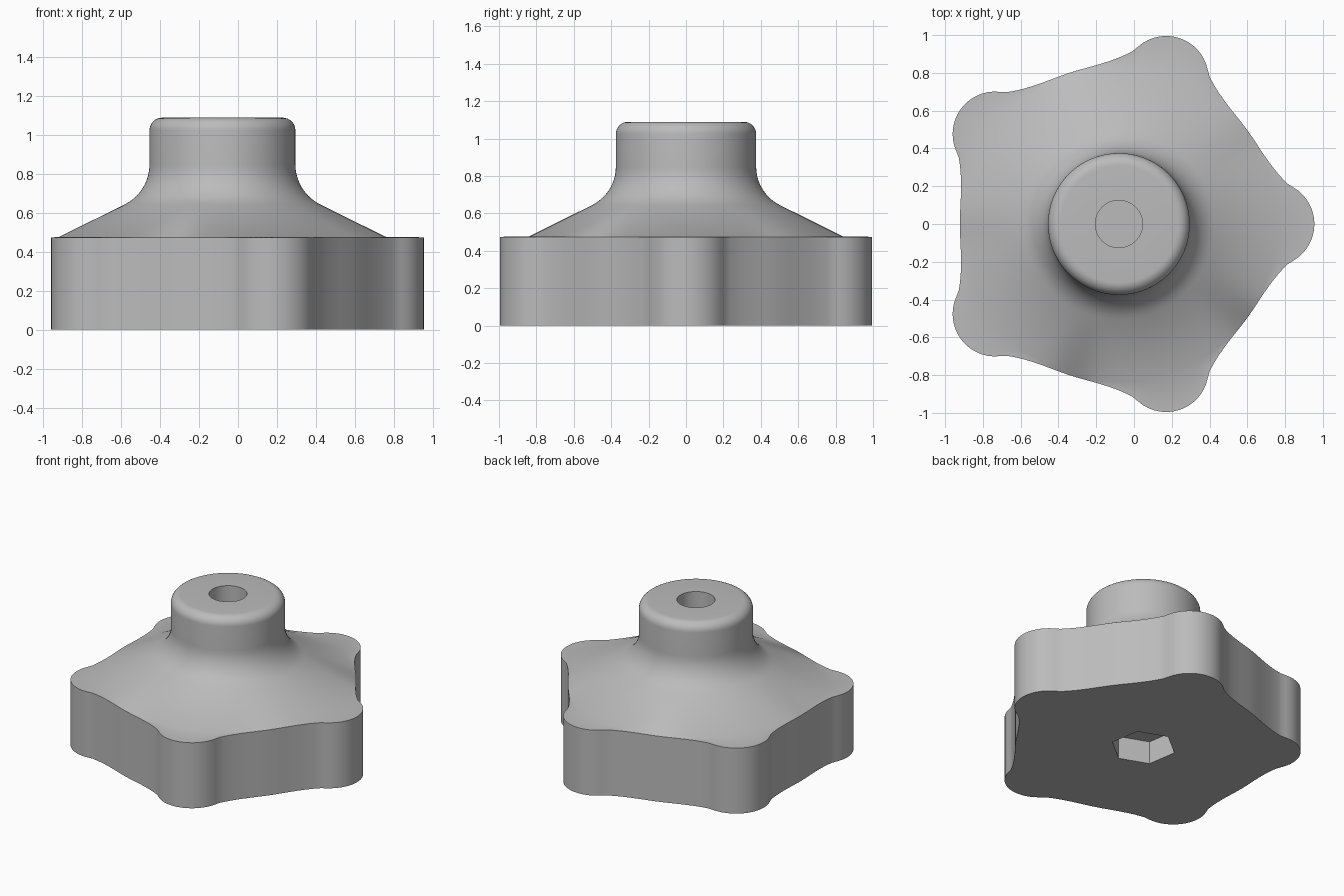
import bpy, bmesh
from math import sin, cos, radians, sqrt

SEGMENTS = 240
CENTRE_X = -0.08
RIM_Z = 0.475

if "Cube" in bpy.data.objects:
    bpy.data.objects.remove(bpy.data.objects["Cube"])

# Single plastic colour
grey = bpy.data.materials.new("mid_grey")
grey.use_nodes = True
colour = (0.5, 0.5, 0.5, 1)
grey.diffuse_color = colour
grey.node_tree.nodes["Principled BSDF"].inputs["Base Color"].default_value = colour


def circle(radius):
    return lambda a: radius


def hexagon(a):
    """Nut recess outline as a polar radius."""
    return 0.215 * cos(radians(30)) / cos(radians((a - 39) % 60 - 30))


# Hollow between two lobes: degrees from the lobe axis, radius
HOLLOW = [(10, 0.973), (12.5, 0.929), (16, 0.895), (20, 0.87),
          (25, 0.852), (30, 0.844), (36, 0.842), (42, 0.844)]


def lobed(a):
    """Five round lobes joined by shallow hollows."""
    d = abs((a + 36) % 72 - 36)
    if d <= 12.5:
        t = radians(d)
        return 0.81 * cos(t) + sqrt(0.225 ** 2 - (0.81 * sin(t)) ** 2)
    i = next(k for k in range(1, 6) if d <= HOLLOW[k + 1][0])
    (x0, y0), (x1, y1), (x2, y2), (x3, y3) = HOLLOW[i - 1:i + 3]
    h = x2 - x1
    t = (d - x1) / h
    m1, m2 = (y2 - y0) / (x2 - x0) * h, (y3 - y1) / (x3 - x1) * h
    return ((2*t**3 - 3*t**2 + 1) * y1 + (t**3 - 2*t**2 + t) * m1
            + (3*t**2 - 2*t**3) * y2 + (t**3 - t**2) * m2)


def arc(cx, cz, r, start, end, steps):
    """Rings along a circular fillet."""
    out = []
    for k in range(steps + 1):
        t = radians(start + (end - start) * k / steps)
        out.append((circle(cx + r * cos(t)), cz + r * sin(t)))
    return out


# Rings from the recess ceiling, around the outside, to the floor of the bore
rings = [(hexagon, 0.165), (hexagon, 0), (lobed, 0), (lobed, RIM_Z),
         (circle(0.838), RIM_Z + 0.003)]
rings += arc(0.605, 0.85, 0.23, 244, 180, 10)      # cone into neck
rings += arc(0.31, 1.025, 0.065, 0, 90, 8)         # rounded neck top
rings += [(circle(0.125), 1.09), (circle(0.125), 0.55)]

bm = bmesh.new()
loops = []
for radius, z in rings:
    loop = []
    for k in range(SEGMENTS):
        a = 360 * k / SEGMENTS
        r = radius(a)
        loop.append(bm.verts.new((CENTRE_X + r * cos(radians(a)), r * sin(radians(a)), z)))
    loops.append(loop)

for low, high in zip(loops, loops[1:]):
    for k in range(SEGMENTS):
        n = (k + 1) % SEGMENTS
        bm.faces.new((low[k], low[n], high[n], high[k]))
bm.faces.new(list(reversed(loops[0])))
bm.faces.new(loops[-1])
bmesh.ops.recalc_face_normals(bm, faces=bm.faces)

mesh = bpy.data.meshes.new("star_knob")
bm.to_mesh(mesh)
bm.free()
mesh.materials.append(grey)
knob = bpy.data.objects.new("star_knob", mesh)
bpy.context.collection.objects.link(knob)

bpy.ops.object.select_all(action="DESELECT")
knob.select_set(True)
bpy.context.view_layer.objects.active = knob
bpy.ops.object.shade_smooth_by_angle(angle=radians(32))
